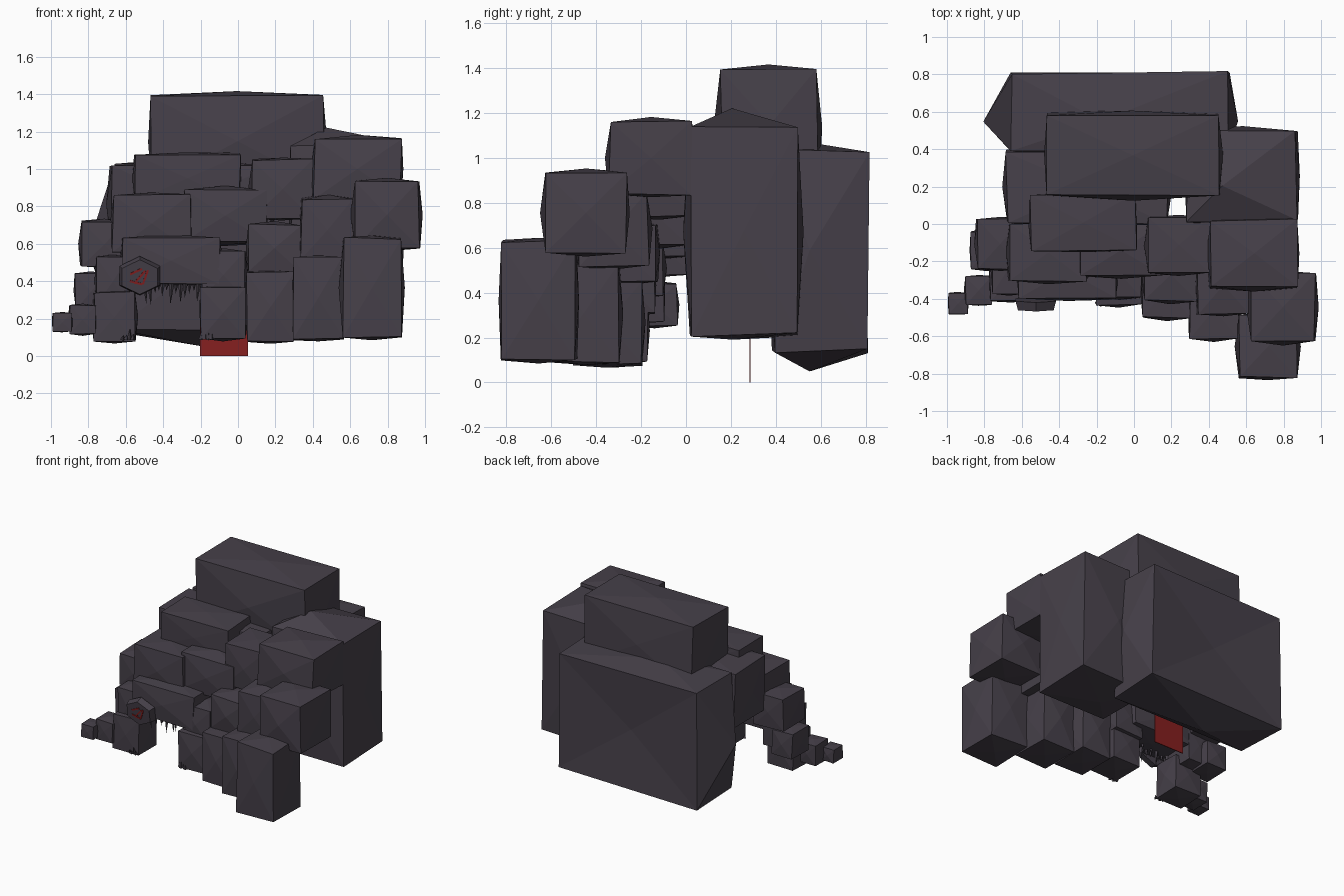
import bpy
import bmesh
import math
import random
from mathutils import Matrix, Vector

random.seed(7)

default_cube = bpy.data.objects.get("Cube")
if default_cube:
    bpy.data.objects.remove(default_cube, do_unlink=True)


def make_material(name, colour):
    mat = bpy.data.materials.new(name)
    mat.use_nodes = True
    mat.diffuse_color = (*colour, 1)
    mat.node_tree.nodes["Principled BSDF"].inputs["Base Color"].default_value = (*colour, 1)
    return mat


STONE = make_material("dark_stone", (0.062, 0.052, 0.068))
RED = make_material("dark_red", (0.24, 0.014, 0.014))


def add_object(name, bm, mat):
    bmesh.ops.recalc_face_normals(bm, faces=bm.faces)
    mesh = bpy.data.meshes.new(name)
    bm.to_mesh(mesh)
    bm.free()
    mesh.materials.append(mat)
    obj = bpy.data.objects.new(name, mesh)
    bpy.context.collection.objects.link(obj)
    return obj


def rock(name, xs, ys, zs, bulges=None):
    """Rough block: a cube with nudged corners and a raised point on each face."""
    bulges = bulges or {}
    low, high = (Vector(corner) for corner in zip(xs, ys, zs))
    size = high - low
    wobble = min(size) * 0.025
    bm = bmesh.new()
    bmesh.ops.create_cube(bm, size=1)
    for v in bm.verts:
        for i in range(3):
            v.co[i] = (low[i] + high[i]) / 2 + v.co[i] * size[i]
            v.co[i] += random.uniform(-wobble, wobble)
    bm.normal_update()
    for face in list(bm.faces):
        axis = max(range(3), key=lambda i: abs(face.normal[i]))
        key = ("+" if face.normal[axis] > 0 else "-") + "xyz"[axis]
        bulge = bulges.get(key, min(size) * random.uniform(0.03, 0.08))
        normal = face.normal.copy()
        tip = bmesh.ops.poke(bm, faces=[face])["verts"][0]
        tip.co += normal * bulge
        if key in bulges:
            # Large bulges peak a little off centre
            tip.co.x -= 0.1 if axis == 2 else 0
            tip.co.y -= 0.05
    return add_object(name, bm, STONE)


def spike(bm, base, tip, radius):
    """Four-sided tapering spike from base to tip."""
    base, tip = Vector(base), Vector(tip)
    turn = (tip - base).to_track_quat("Z", "Y").to_matrix().to_4x4()
    bmesh.ops.create_cone(bm, cap_ends=True, segments=4, radius1=radius, radius2=0,
                          depth=(tip - base).length,
                          matrix=Matrix.Translation((base + tip) / 2) @ turn)


# Large back and roof boulders
rock("back_slab", (-.65, .51), (.39, .81), (.14, 1.03),
     {"-x": .15, "+x": .05, "-z": .09, "+z": .04, "+y": .015})
rock("right_tall_boulder", (.29, .87), (.02, .5), (.21, 1.13), {"+z": .09, "-z": .02})
rock("top_cap", (-.47, .46), (.155, .59), (.9, 1.39))
rock("roof_slab", (-.68, .18), (.01, .39), (.6, 1.02))

# Upper ring of rocks
upper = {
    "left": ((-.55, .01), (-.14, .16), (.83, 1.08)),
    "middle": ((.07, .4), (-.26, .03), (.74, 1.05)),
    "right": ((.41, .87), (-.34, .02), (.84, 1.16)),
}
for place, box in upper.items():
    rock("upper_rock_" + place, *box)

# Middle ring of rocks
middle = {
    "far_left": ((-.84, -.6), (-.24, .03), (.48, .72)),
    "left": ((-.67, -.25), (-.3, 0), (.56, .86)),
    "centre": ((-.29, .15), (-.28, 0), (.61, .89)),
    "inner_right": ((.06, .34), (-.41, -.13), (.45, .7)),
    "right": ((.34, .62), (-.48, -.17), (.52, .84)),
    "outer_right": ((.63, .97), (-.62, -.27), (.58, .94)),
}
for place, box in middle.items():
    rock("middle_rock_" + place, *box)

# Entrance surround
rock("entrance_lintel", (-.62, -.1), (-.4, -.1), (.39, .63))
rock("entrance_right_shoulder", (-.19, .04), (-.39, -.14), (.31, .56))
rock("entrance_left_shoulder", (-.76, -.58), (-.37, -.1), (.27, .53))

# Right wing, stepping forward and upward
right_wing = [
    ((-.2, .04), (-.43, -.17), (.09, .37)),
    ((.05, .3), (-.5, -.2), (.08, .45)),
    ((.3, .56), (-.61, -.3), (.09, .53)),
    ((.56, .87), (-.82, -.49), (.1, .63)),
]
for number, box in enumerate(right_wing, 1):
    rock(f"right_wing_rock_{number}", *box)

# Left wing, shrinking outward
left_wing = [
    ((-.77, -.55), (-.41, -.2), (.08, .34)),
    ((-.87, -.7), (-.24, -.04), (.25, .44)),
    ((-.9, -.76), (-.43, -.28), (.12, .27)),
    ((-.99, -.89), (-.48, -.37), (.13, .23)),
]
for number, box in enumerate(left_wing, 1):
    rock(f"left_wing_rock_{number}", *box)

# Stalactites under the lintel
bm = bmesh.new()
for i in range(16):
    x = -0.57 + i * 0.024
    y = random.uniform(-0.38, -0.3)
    length = random.uniform(0.05, 0.13)
    spike(bm, (x, y, 0.41), (x + random.uniform(-.01, .01), y, 0.4 - length), 0.018)
add_object("stalactites", bm, STONE)

# Small stone spikes beside the entrance feet
for side, centre in (("left", -0.59), ("right", -0.17)):
    bm = bmesh.new()
    for i in range(4):
        x = centre + (i - 1.5) * 0.018
        spike(bm, (x, -0.42 - 0.01 * (i % 2), 0.09),
              (x + 0.004, -0.44, random.uniform(.11, .15)), 0.014)
    add_object(side + "_foot_spikes", bm, STONE)

# Hexagonal stone plaque, tilted slightly
CENTRE = Vector((-0.525, -0.43, 0.425))
frame = Matrix.Translation(CENTRE) @ Matrix.Rotation(math.radians(98), 4, "X")
bm = bmesh.new()
bmesh.ops.create_cone(bm, cap_ends=True, segments=6, radius1=0.125, radius2=0.11,
                      depth=0.05, matrix=frame @ Matrix.Diagonal((1, .85, 1, 1)))
add_object("plaque", bm, STONE)

# Abstract red scratches painted on the plaque
bm = bmesh.new()
for x, y, length, angle in ((-.02, .03, .07, 25), (.0, .0, .09, 50),
                            (-.02, -.03, .07, -15), (.03, .0, .08, 70)):
    place = Matrix.Translation((x, y, 0.027)) @ Matrix.Rotation(math.radians(angle), 4, "Z")
    bmesh.ops.create_cube(bm, size=1,
                          matrix=frame @ place @ Matrix.Diagonal((length, .011, .005, 1)))
add_object("plaque_scratches", bm, RED)

# Red cloth hanging inside the cave
bm = bmesh.new()
bmesh.ops.create_cube(bm, size=1, matrix=Matrix.Translation((-0.075, 0.285, 0.12))
                      @ Matrix.Diagonal((0.255, 0.006, 0.24, 1)))
add_object("hanging_cloth", bm, RED)
